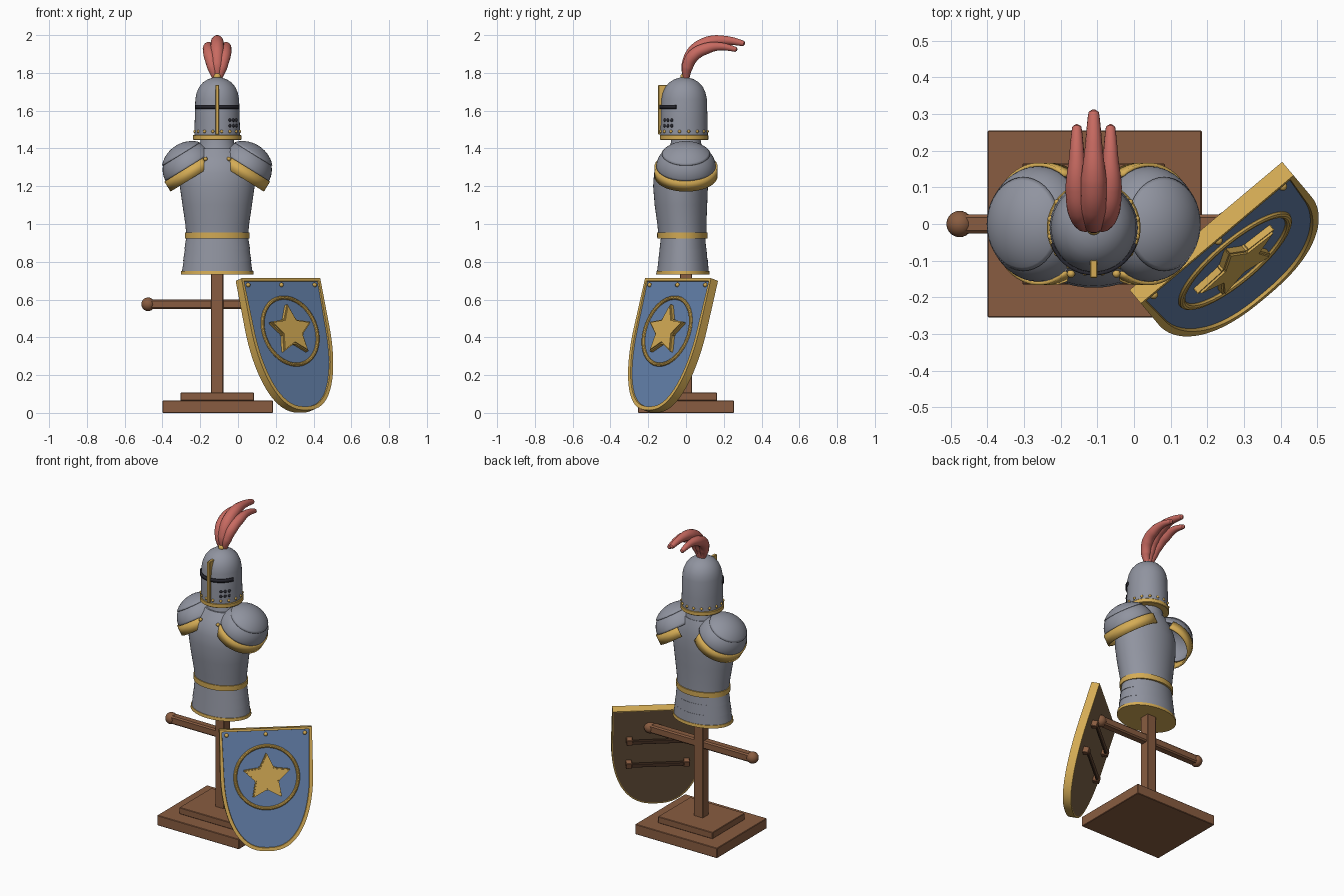
import bpy, bmesh, math
from mathutils import Matrix, Vector

if "Cube" in bpy.data.objects:
    bpy.data.objects.remove(bpy.data.objects["Cube"])

CX = -0.11          # axis of the stand


def material(name, rgb):
    m = bpy.data.materials.new(name)
    m.diffuse_color = (*rgb, 1)
    m.use_nodes = True
    m.node_tree.nodes["Principled BSDF"].inputs["Base Color"].default_value = m.diffuse_color
    return m


STEEL = material("steel", (0.28, 0.295, 0.35))
GOLD = material("gold", (0.66, 0.41, 0.09))
BLUE = material("blue", (0.125, 0.215, 0.40))
RED = material("red", (0.58, 0.145, 0.12))
WOOD = material("wood", (0.25, 0.108, 0.052))
BACK = material("backing", (0.19, 0.115, 0.06))
LEATHER = material("leather", (0.11, 0.055, 0.03))
DARK = material("dark", (0.02, 0.02, 0.028))


def finish(name, bm, mats, mat=None):
    bmesh.ops.recalc_face_normals(bm, faces=bm.faces)
    me = bpy.data.meshes.new(name)
    bm.to_mesh(me)
    bm.free()
    ob = bpy.data.objects.new(name, me)
    for m in mats:
        me.materials.append(m)
    if mat:
        ob.matrix_world = mat
    bpy.context.collection.objects.link(ob)
    return ob


def box(name, lo, hi, m, mat=None, bevel=0.003):
    bm = bmesh.new()
    lo, hi = Vector(lo), Vector(hi)
    bmesh.ops.create_cube(bm, size=1, matrix=Matrix.Translation((lo + hi) / 2) @ Matrix.Diagonal((*(hi - lo), 1)))
    bmesh.ops.bevel(bm, geom=bm.edges[:], offset=bevel, segments=1, affect='EDGES')
    return finish(name, bm, [m], mat)


def balls(name, points, r, m, mat=None, seg=12):
    bm = bmesh.new()
    for p in points:
        bmesh.ops.create_uvsphere(bm, u_segments=seg, v_segments=seg // 2 + 2, radius=r, matrix=Matrix.Translation(p))
    return finish(name, bm, [m], mat)


def loft(name, rings, m, seg=48):
    """Stack of ellipses: (z, half width, front y, back y)."""
    bm = bmesh.new()
    loops = []
    for z, rx, yf, yb in rings:
        loops.append([bm.verts.new((CX + rx * math.cos(a), (yf + yb) / 2 + (yb - yf) / 2 * math.sin(a), z))
                      for a in (i * math.tau / seg for i in range(seg))])
    for a, b in zip(loops, loops[1:]):
        for i in range(seg):
            j = (i + 1) % seg
            bm.faces.new((a[i], a[j], b[j], b[i]))
    bm.faces.new(loops[0])
    bm.faces.new(loops[-1])
    return finish(name, bm, [m])


def sheet(name, fn, nu, nv, m, mat=None, thick=0.01):
    """Curved plate from fn(u, v), given thickness."""
    bm = bmesh.new()
    g = [[bm.verts.new(fn(i / nu, j / nv)) for j in range(nv + 1)] for i in range(nu + 1)]
    for i in range(nu):
        for j in range(nv):
            bm.faces.new((g[i][j], g[i + 1][j], g[i + 1][j + 1], g[i][j + 1]))
    bmesh.ops.remove_doubles(bm, verts=bm.verts, dist=1e-5)
    ob = finish(name, bm, [m], mat)
    s = ob.modifiers.new("thickness", 'SOLIDIFY')
    s.thickness, s.offset = thick, 0
    return ob


# Stand: stepped base, post, crossbar with ball ends
box("base", (-0.40, -0.255, 0), (0.185, 0.255, 0.065), WOOD)
box("base_step", (-0.305, -0.165, 0.065), (0.085, 0.165, 0.107), WOOD)
box("post", (CX - 0.032, -0.032, 0.1), (CX + 0.032, 0.032, 0.76), WOOD)
box("crossbar", (CX - 0.36, -0.026, 0.549), (CX + 0.36, 0.026, 0.601), WOOD, bevel=0.008)
balls("crossbar_ends", [(CX + s * 0.366, 0, 0.575) for s in (-1, 1)], 0.036, WOOD, seg=24)

# Breastplate, layered skirt, gold belt and hem
loft("breastplate", [(0.93, 0.163, -0.145, 0.108), (1.0, 0.169, -0.152, 0.108), (1.1, 0.184, -0.166, 0.112),
                     (1.2, 0.198, -0.174, 0.116), (1.27, 0.198, -0.169, 0.116), (1.32, 0.18, -0.155, 0.111),
                     (1.36, 0.15, -0.13, 0.104), (1.40, 0.11, -0.098, 0.09)], STEEL)
loft("neck_guard", [(1.33, 0.115, -0.11, 0.1), (1.39, 0.1, -0.092, 0.09), (1.43, 0.09, -0.08, 0.08),
                    (1.47, 0.085, -0.078, 0.074)], STEEL)
for k in range(3):
    z, w = 0.74 + 0.063 * k, 0.188 - 0.007 * k
    loft(f"skirt_plate_{k}", [(z, w, -w + 0.034, w - 0.067), (z + 0.07, w - 0.011, -w + 0.042, w - 0.073)], STEEL)
loft("belt", [(0.922, 0.170, -0.152, 0.114), (0.955, 0.171, -0.153, 0.115)], GOLD)
loft("hem", [(0.732, 0.193, -0.158, 0.125), (0.751, 0.191, -0.156, 0.123)], GOLD)
balls("chest_rivets", [(CX + s * 0.062, -0.136, 1.345) for s in (-1, 1)], 0.011, GOLD)

# Shoulder plates: tilted dome, raised upper plate, gold band
for s, side in ((-1, "left"), (1, "right")):
    u = Vector((s * 0.85, 0, -0.527))
    n = Vector((s * 0.527, 0, 0.85))
    c = Vector((CX + s * 0.148, 0, 1.30))
    frame = Matrix.Translation(c) @ Matrix((u, (0, 1, 0), n)).transposed().to_4x4()

    def dome(k, top):
        def fn(a, b):
            t, p = a * math.tau, b * top
            return (k * 0.14 * math.sin(p) * math.cos(t), k * 0.153 * math.sin(p) * math.sin(t), k * 0.125 * math.cos(p))
        return fn

    def band(a, b):
        t = math.radians(-125 + 250 * a)
        return (0.146 * math.cos(t), 0.161 * math.sin(t), 0.005 - 0.062 * b)

    sheet(f"shoulder_dome_{side}", dome(1, math.pi / 2), 40, 14, STEEL, frame)
    sheet(f"shoulder_top_{side}", dome(1.045, 0.9), 40, 10, STEEL, frame, 0.008)
    sheet(f"shoulder_band_{side}", band, 40, 1, GOLD, frame, 0.012)

# Helmet with rim, eye slit, nose ridge, breathing holes and rivets
HY, HR = -0.01, 0.119
loft("helmet", [(z, r, HY - r * 1.04, HY + r * 1.04) for z, r in
                ((1.45, 0.121), (1.55, HR), (1.66, 0.116), (1.695, 0.109), (1.725, 0.096), (1.75, 0.075),
                 (1.767, 0.048), (1.775, 0.022), (1.777, 0.004))], STEEL)
loft("helmet_rim", [(z, r, HY - r, HY + r) for z, r in ((1.445, 0.125), (1.448, 0.128), (1.469, 0.128), (1.472, 0.125))], GOLD)


def around(deg, z, r=HR + 0.002):
    a = math.radians(deg)       # 0 is the front, positive toward +x
    return Vector((CX + r * math.sin(a), HY - 1.04 * r * math.cos(a), z))


sheet("eye_slit", lambda a, b: around(-70 + 140 * a, 1.61 + 0.021 * b), 28, 1, DARK, None, 0.009)
box("nose_ridge", (CX - 0.01, HY - 0.137, 1.474), (CX + 0.01, HY - 0.08, 1.737), GOLD)
balls("helmet_rivets", [around(i * 22.5 + 11.25, 1.49, 0.12) for i in range(16)], 0.0085, GOLD)
balls("breathing_holes", [around(d, z, 0.1165) for d in (34, 46, 58) for z in (1.55, 1.52)], 0.0095, DARK)

# Plume: three tapered feathers
balls("plume_knob", [(CX, -0.01, 1.78)], 0.02, GOLD, seg=16)
PATH = [(0, 1.765, 0.016), (0.008, 1.84, 0.033), (0.045, 1.912, 0.038), (0.12, 1.96, 0.035),
        (0.21, 1.972, 0.024), (0.305, 1.955, 0.014), (0.312, 1.953, 0.004)]
for s in (-1, 0, 1):
    cu = bpy.data.curves.new("plume_path", 'CURVE')
    cu.dimensions, cu.bevel_depth, cu.bevel_resolution, cu.use_fill_caps = '3D', 1, 5, True
    sp = cu.splines.new('BEZIER')
    sp.bezier_points.add(len(PATH) - 1)
    for i, (bp, (y, z, r)) in enumerate(zip(sp.bezier_points, PATH)):
        k = abs(s)
        bp.co = (CX + s * (0.01 + 0.036 * min(1, i / 2.5)), y * (1 - 0.13 * k), z - k * 0.032 * min(1, i / 3))
        bp.radius = r * (1 - 0.12 * k)
        bp.handle_left_type = bp.handle_right_type = 'AUTO'
    tmp = bpy.data.objects.new("plume_path", cu)
    bpy.context.collection.objects.link(tmp)
    bpy.context.view_layer.update()
    me = bpy.data.meshes.new_from_object(tmp.evaluated_get(bpy.context.evaluated_depsgraph_get()))
    bpy.data.objects.remove(tmp)
    me.materials.clear()
    me.materials.append(RED)
    bpy.context.collection.objects.link(bpy.data.objects.new(f"plume_feather_{s + 1}", me))

# Shield leaning on the crossbar; local x across, y up, z out of the face
yaw, lean = math.radians(40), math.radians(16.5)
U = Vector((math.cos(yaw), math.sin(yaw), 0))
H = Vector((math.sin(yaw), -math.cos(yaw), 0))
N = H * math.cos(lean) + Vector((0, 0, math.sin(lean)))
SH = Matrix.Translation((0.227, -0.042, 0.713)) @ Matrix((U, N.cross(U), N)).transposed().to_4x4()

half = [(0.272 * max(0, math.cos(t)) ** 0.8, -0.27 - 0.458 * math.sin(t))
        for t in (i * math.pi / 36 for i in range(19))]
half = [(0.272, 0)] + half[:-1]
outline = half + [(0, -0.728)] + [(-x, y) for x, y in reversed(half)]
bm = bmesh.new()
front = bm.faces.new([bm.verts.new((x, y, 0)) for x, y in outline])
back = bm.faces.new([bm.verts.new((x, y, -0.05)) for x, y in outline])
count = len(outline)
fv, bv = front.verts[:], back.verts[:]
for i in range(count):
    j = (i + 1) % count
    bm.faces.new((fv[i], fv[j], bv[j], bv[i]))
bmesh.ops.recalc_face_normals(bm, faces=bm.faces)
bmesh.ops.inset_region(bm, faces=[front], thickness=0.02, depth=0)
bmesh.ops.inset_region(bm, faces=[front], thickness=0.002, depth=-0.009)
bmesh.ops.inset_region(bm, faces=[back], thickness=0.008, depth=0)
front.material_index, back.material_index = 1, 2
finish("shield", bm, [GOLD, BLUE, BACK], SH)

# Shield emblem: ring, star and rivets
EC = Vector((0, -0.29, -0.008))


def ring(a, b):
    t, p = a * math.tau, b * math.tau
    r = 0.185 + 0.01 * math.cos(p)
    return EC + Vector((r * math.cos(t), r * math.sin(t), 0.01 * math.sin(p)))


sheet("emblem_ring", ring, 64, 10, GOLD, SH, 0.001)
bm = bmesh.new()
pts = []
for i in range(10):
    a, r = math.pi / 2 + i * math.pi / 5, 0.072 if i % 2 else 0.148
    pts.append(bm.verts.new(EC + Vector((r * math.cos(a), r * math.sin(a), 0))))
star = bm.faces.new(pts)
top = bmesh.ops.extrude_face_region(bm, geom=[star])
bmesh.ops.translate(bm, vec=(0, 0, 0.024), verts=[v for v in top["geom"] if isinstance(v, bmesh.types.BMVert)])
bmesh.ops.recalc_face_normals(bm, faces=bm.faces)
bmesh.ops.bevel(bm, geom=[e for e in bm.edges if max(v.co.z for v in e.verts) > 0], offset=0.006, segments=2,
                affect='EDGES')
finish("emblem_star", bm, [GOLD], SH)
balls("shield_rivets", [(x, -0.035, -0.006) for x in (-0.23, 0, 0.23)], 0.012, GOLD, SH)

# Grip straps on the back of the shield
for k, y in enumerate((-0.22, -0.40)):
    box(f"strap_{k}", (-0.17, y - 0.015, -0.083), (0.17, y + 0.015, -0.07), LEATHER, SH)
    for s in (-1, 1):
        box(f"strap_mount_{k}_{s}", (s * 0.17 - 0.018, y - 0.02, -0.086), (s * 0.17 + 0.018, y + 0.02, -0.048), WOOD, SH)

# Smooth shading with sharp edges kept
bpy.ops.object.select_all(action='SELECT')
bpy.context.view_layer.objects.active = bpy.data.objects["helmet"]
bpy.ops.object.shade_smooth_by_angle(angle=math.radians(35))
